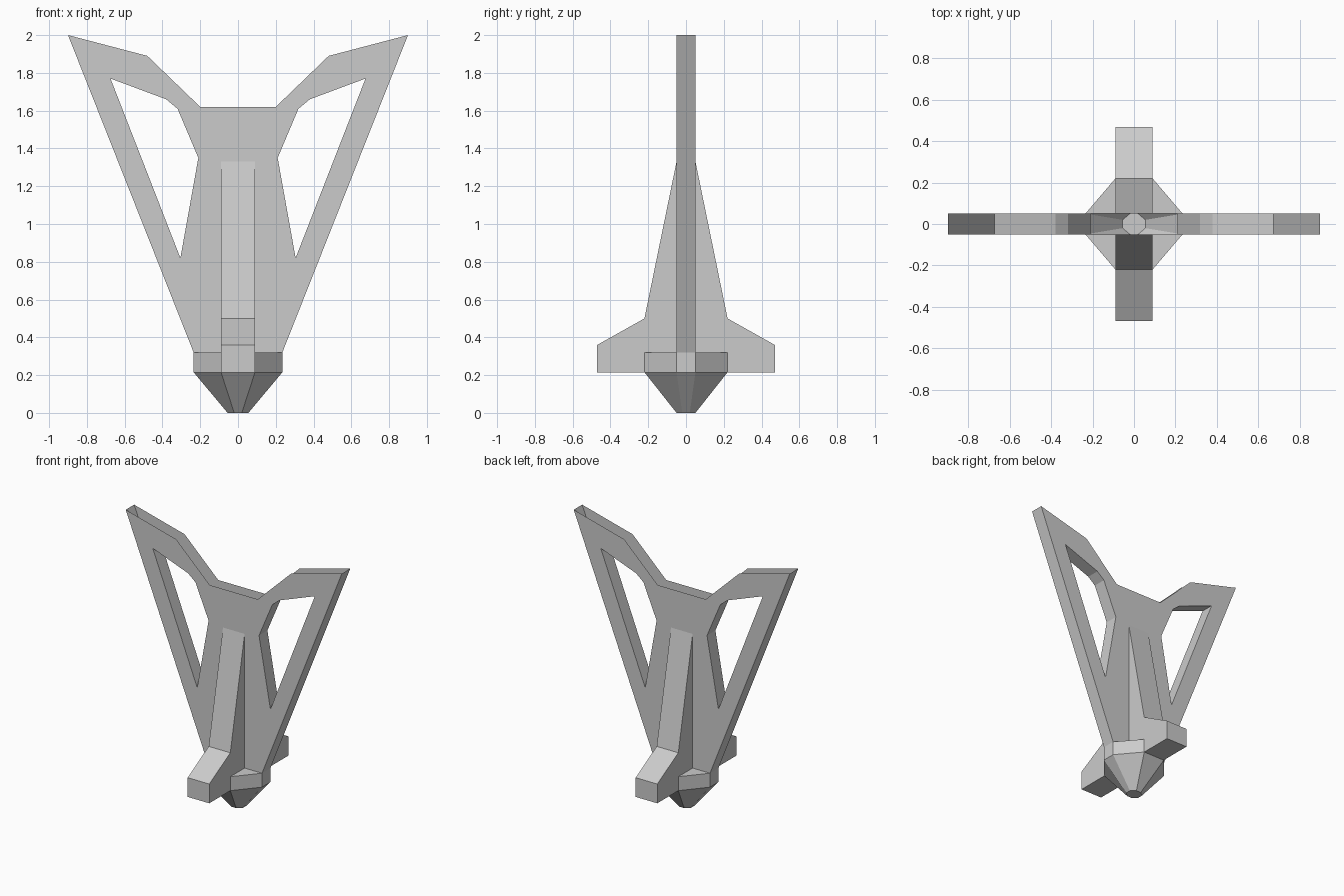
import bpy
import bmesh
from mathutils import Vector

if "Cube" in bpy.data.objects:
    bpy.data.objects.remove(bpy.data.objects["Cube"])

T = 0.05      # half thickness of the wing frame
W = 0.09      # half width of the fins


def part(name, faces, centre, inward=False):
    """One quarter of a part, faces turned away from centre, mirrored in x and y."""
    bm = bmesh.new()
    for pts in faces:
        f = bm.faces.new([bm.verts.new(p) for p in pts])
        f.normal_update()
        away = f.normal.dot(f.calc_center_median() - Vector(centre)) > 0
        if away == inward:
            f.normal_flip()
    bmesh.ops.remove_doubles(bm, verts=bm.verts, dist=0.0005)
    mesh = bpy.data.meshes.new(name)
    bm.to_mesh(mesh)
    bm.free()
    ob = bpy.data.objects.new(name, mesh)
    bpy.context.collection.objects.link(ob)
    mod = ob.modifiers.new("mirror", 'MIRROR')
    mod.use_axis = (True, True, False)
    return ob


def strip(a, b):
    """Quads between two point paths."""
    return [(a[i], a[i + 1], b[i + 1], b[i]) for i in range(len(a) - 1)]


def xz(points, y=-T):
    return [(x, y, z) for x, z in points]


# wing frame: flat faces around a window, open along the top edge
t1, t2, tip, low = (0.2, 1.62), (0.48, 1.89), (0.9, 2.0), (0.235, 0.32)
h0, h1, h2, h3, h4 = hole = [(0.675, 1.77), (0.38, 1.66), (0.32, 1.61),
                             (0.21, 1.35), (0.305, 0.82)]
fin_top = (W, 1.33)
panels = [
    [(0, 1.62), (0, 1.33), fin_top, h3, h2, t1],
    [t1, h2, h1, t2],
    [t2, h1, h0, tip],
    [tip, h0, h4, low],
    [low, h4, h3, fin_top, (W, 0.32)],
]
faces = [xz(p) for p in panels]
faces += strip(xz([tip, low]), xz([tip, low], 0))
part("wing_frame", faces, (0, 0, 1))

# inner walls of the windows
loop = hole + hole[:1]
part("window_walls", strip(xz(loop), xz(loop, 0)), (0.4, 0, 1.4), inward=True)

# front and back fins
edge = [(-T, 1.33), (-0.22, 0.5), (-0.47, 0.36), (-0.47, 0.215), (-0.22, 0.215)]
side = edge + [(-0.22, 0.32), (-T, 0.32)]
faces = [[(W, y, z) for y, z in side]]
faces += strip([(0, y, z) for y, z in edge], [(W, y, z) for y, z in edge])
part("fins", faces, (0, 0, 0.4))

# eight-sided collar with flat shoulders
ring = [(0.235, 0), (0.235, -T), (W, -0.22)]
faces = strip([(x, y, 0.215) for x, y in ring], [(x, y, 0.32) for x, y in ring])
faces.append([(0.235, -T, 0.32), (W, -0.22, 0.32), (W, -T, 0.32)])
part("collar", faces, (0, 0, 0.25))

# tapered nose with a small flat end
upper = [(x, y, 0.215) for x, y in ring + [(0, -0.22)]]
lower = [(0.055, 0, 0), (0.055, -0.02, 0), (0.02, -0.05, 0), (0, -0.05, 0)]
part("nose", strip(upper, lower) + [lower + [(0, 0, 0)]], (0, 0, 0.25))
